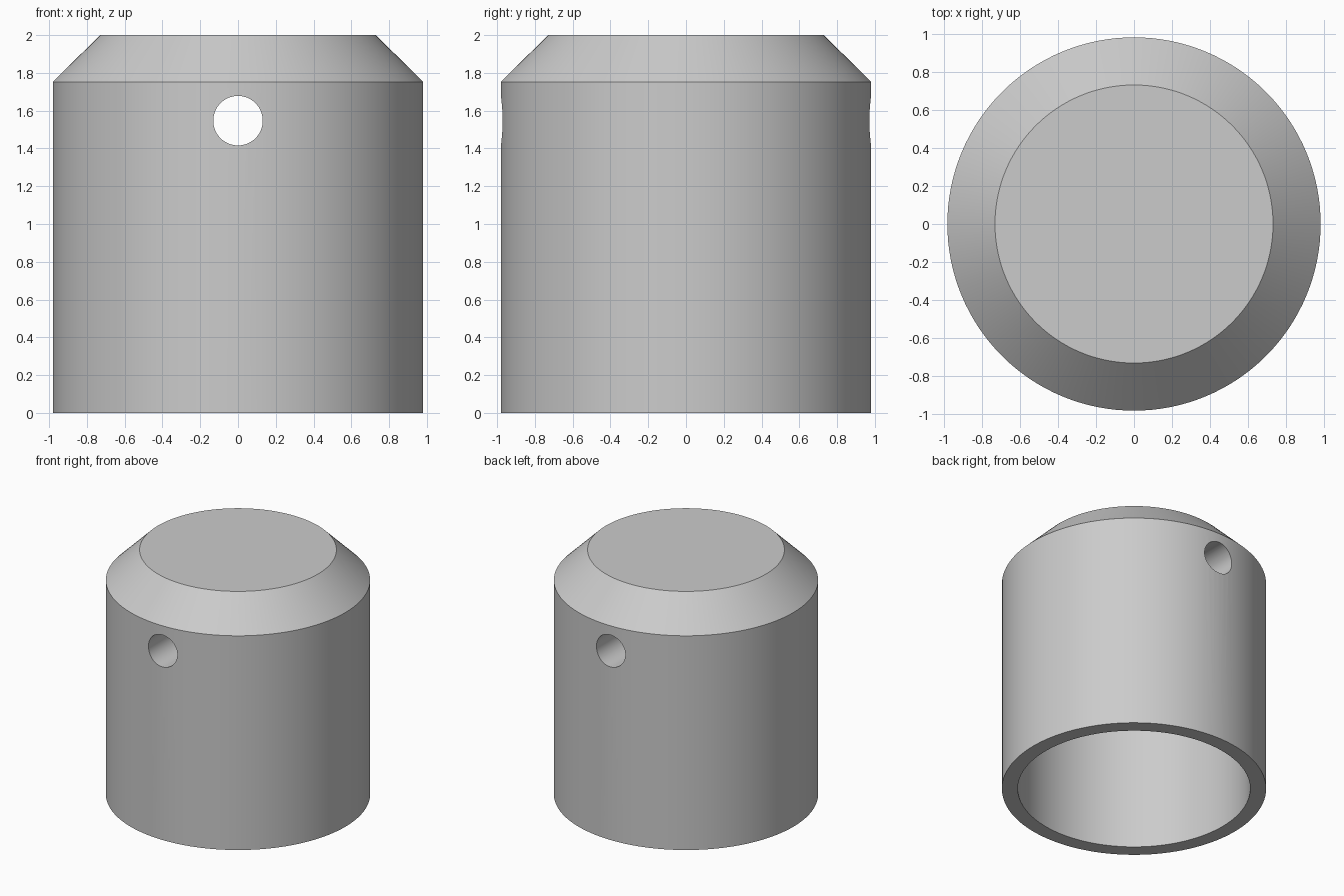
import bpy, bmesh, math
from mathutils import Matrix

SEGMENTS = 128
OUTER, INNER, TOP = 0.98, 0.862, 0.73
SHOULDER, CEILING, HEIGHT = 1.753, 1.27, 2.0

cube = bpy.data.objects.get("Cube")
if cube:
    bpy.data.objects.remove(cube, do_unlink=True)

grey = bpy.data.materials.new("plain grey")
grey.use_nodes = True
colour = (0.6, 0.6, 0.6, 1)
grey.diffuse_color = colour
grey.node_tree.nodes["Principled BSDF"].inputs["Base Color"].default_value = colour


def add_object(name, bm):
    bmesh.ops.recalc_face_normals(bm, faces=bm.faces)
    mesh = bpy.data.meshes.new(name)
    bm.to_mesh(mesh)
    bm.free()
    mesh.materials.append(grey)
    obj = bpy.data.objects.new(name, mesh)
    bpy.context.collection.objects.link(obj)
    return obj


# Cap body: rings from the cavity ceiling, round the rim, up to the flat top
bm = bmesh.new()
profile = [(INNER, CEILING), (INNER, 0), (OUTER, 0), (OUTER, SHOULDER), (TOP, HEIGHT)]
rings = [[bm.verts.new((r * math.cos(a), r * math.sin(a), z))
          for a in (math.tau * i / SEGMENTS for i in range(SEGMENTS))]
         for r, z in profile]
for low, high in zip(rings, rings[1:]):
    for i in range(SEGMENTS):
        j = (i + 1) % SEGMENTS
        bm.faces.new((low[i], low[j], high[j], high[i]))
bm.faces.new(rings[0])
bm.faces.new(rings[-1])
cap = add_object("cap_body", bm)

# Cross hole: drilled front to back through the solid head
bm = bmesh.new()
bmesh.ops.create_cone(bm, cap_ends=True, segments=64, radius1=0.131, radius2=0.131,
                      depth=3, matrix=Matrix.Translation((0, 0, 1.547))
                      @ Matrix.Rotation(math.pi / 2, 4, "X"))
drill = add_object("hole_cutter", bm)
drill.hide_render = True

cut = cap.modifiers.new("cross hole", "BOOLEAN")
cut.operation = "DIFFERENCE"
cut.solver = "EXACT"
cut.object = drill

bpy.ops.object.select_all(action="DESELECT")
cap.select_set(True)
bpy.context.view_layer.objects.active = cap
bpy.ops.object.modifier_apply(modifier=cut.name)
bpy.data.objects.remove(drill, do_unlink=True)
bpy.ops.object.shade_smooth_by_angle(angle=math.radians(30))
